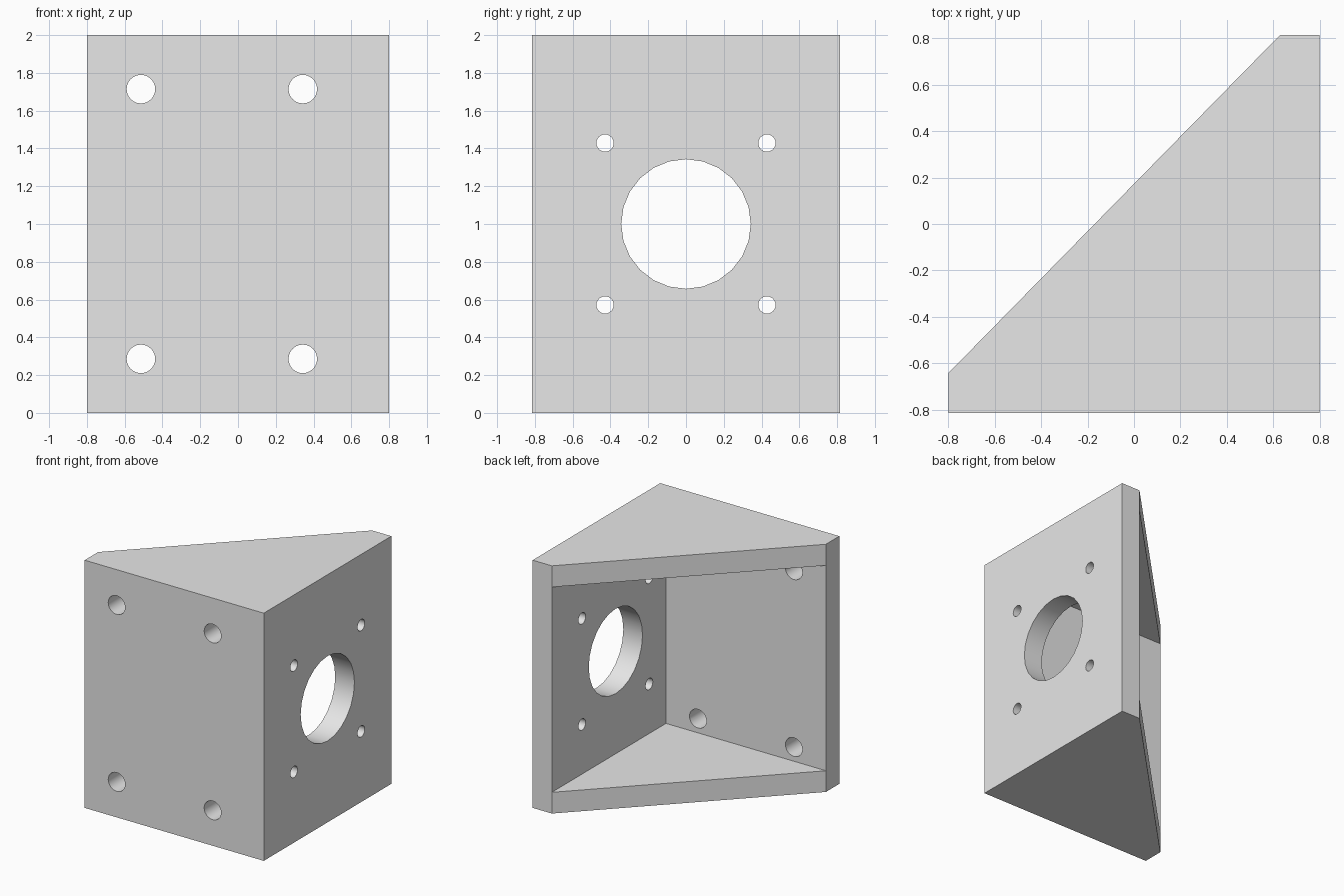
import bpy, bmesh, math
from mathutils import Matrix, Vector

old = bpy.data.objects.get("Cube")
if old:
    bpy.data.objects.remove(old, do_unlink=True)

W, D, H, T = 0.8, 0.814, 2.0, 0.1714    # half width, half depth, height, wall
IN_X, IN_Y = W - T, T - D               # inner faces of the two plates

grey = bpy.data.materials.new("light_grey")
grey.use_nodes = True
grey.diffuse_color = (0.8, 0.8, 0.8, 1)
grey.node_tree.nodes["Principled BSDF"].inputs["Base Color"].default_value = (0.8, 0.8, 0.8, 1)


def make(name, bm):
    bmesh.ops.recalc_face_normals(bm, faces=bm.faces)
    mesh = bpy.data.meshes.new(name)
    bm.to_mesh(mesh)
    bm.free()
    mesh.materials.append(grey)
    obj = bpy.data.objects.new(name, mesh)
    bpy.context.collection.objects.link(obj)
    return obj


def prism(name, outline, z0, z1):
    bm = bmesh.new()
    face = bm.faces.new([bm.verts.new((x, y, z0)) for x, y in outline])
    top = bmesh.ops.extrude_face_region(bm, geom=[face])["geom"]
    bmesh.ops.translate(bm, vec=(0, 0, z1 - z0),
                        verts=[v for v in top if isinstance(v, bmesh.types.BMVert)])
    return make(name, bm)


def drill(name, centre, radius, axis, sides=24):
    bm = bmesh.new()
    turn = Matrix.Rotation(math.pi / 2, 4, "Y" if axis == "x" else "X")
    bmesh.ops.create_cone(bm, cap_ends=True, segments=sides, radius1=radius,
                          radius2=radius, depth=T * 2,
                          matrix=Matrix.Translation(Vector(centre)) @ turn)
    return make(name, bm)


# Wedge-shaped bracket with a diagonal back
bracket = prism("corner_bracket", [(-W, -D), (W, -D), (W, D), (IN_X, D), (-W, IN_Y)], 0, H)

# Pocket open to the back, leaving two plates and two triangular gussets
cutters = [prism("pocket_cutter", [(-1.2, IN_Y), (IN_X, IN_Y), (IN_X, 1.2), (-1.2, 1.2)], T, H - T)]

# Large bore with four small screw holes in the side plate
cutters.append(drill("bore_cutter", (W - T / 2, 0, H / 2), 0.343, "x"))
for sy in (-1, 1):
    for sz in (-1, 1):
        cutters.append(drill("screw_cutter", (W - T / 2, sy * 0.4286, H / 2 + sz * 0.4286),
                             0.0457, "x"))

# Four mounting holes in the front plate
for x in (-0.514, 0.343):
    for sz in (-1, 1):
        cutters.append(drill("mount_cutter", (x, T / 2 - D, H / 2 + sz * 0.714), 0.0757, "y"))

bpy.context.view_layer.objects.active = bracket
for cutter in cutters:
    cutter.hide_render = True
    mod = bracket.modifiers.new("cut", "BOOLEAN")
    mod.operation = "DIFFERENCE"
    mod.solver = "EXACT"
    mod.object = cutter
    bpy.ops.object.modifier_apply(modifier=mod.name)
    bpy.data.objects.remove(cutter, do_unlink=True)

# Smooth hole walls, sharp plate edges
bpy.ops.object.select_all(action="DESELECT")
bracket.select_set(True)
bpy.ops.object.shade_smooth_by_angle(angle=math.radians(30))
